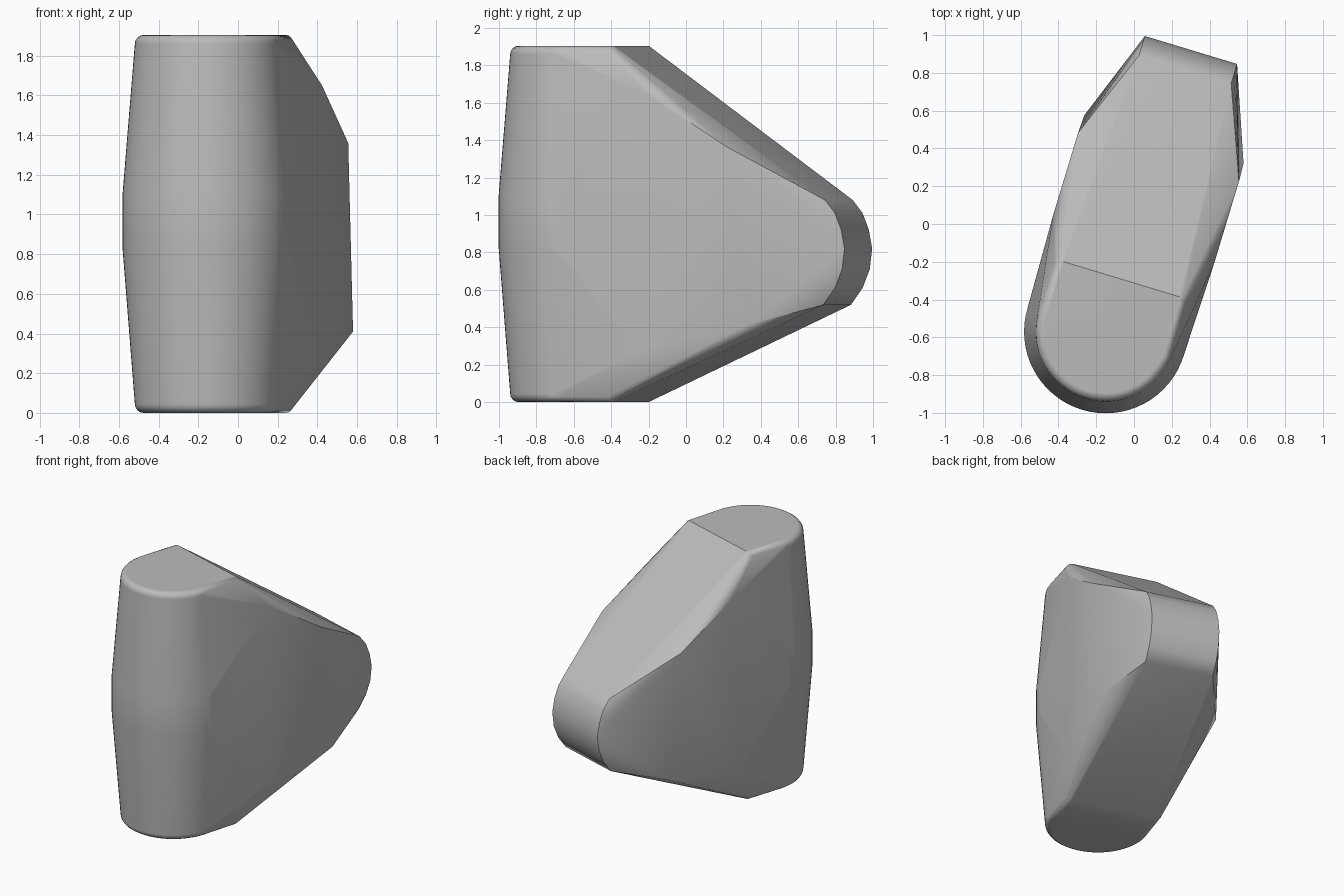
import bpy, bmesh, math
from mathutils import Matrix

cube = bpy.data.objects.get("Cube")
if cube:
    bpy.data.objects.remove(cube, do_unlink=True)

grey = bpy.data.materials.new("plain grey")
grey.use_nodes = True
colour = (0.5, 0.5, 0.5, 1)
grey.diffuse_color = colour
grey.node_tree.nodes["Principled BSDF"].inputs["Base Color"].default_value = colour

HEIGHT = 1.905
points = []


def mirrored(u, v, z):
    points.extend([(u, v, z), (-u, v, z)])


# Rounded front column: half rings, widest at the middle
def half_ring(radius, z, steps=16):
    for i in range(steps + 1):
        a = 0.5 * math.pi * i / steps
        mirrored(radius * math.cos(a), -radius * math.sin(a), z)


for z in (0.83, 1.1):
    half_ring(0.432, z)

# Filleted caps, each running back to a straight rear edge
FILLET = 0.045
for i in range(5):
    a = 0.5 * math.pi * i / 4
    radius = 0.325 + FILLET * math.cos(a)
    inset = FILLET * (1 - math.sin(a))
    for z in (inset, HEIGHT - inset):
        half_ring(radius, z)
        mirrored(radius - 0.005, 0.25 + 0.04 * math.sin(a), z)

# Flank corners
for corner in ((0.445, 0.51, 1.65), (0.445, 0.965, 1.36),
               (0.44, 1.065, 0.41), (0.44, 0.475, 0.275)):
    mirrored(*corner)

# Rounded rear nose
for v, z in ((1.45, 1.08), (1.505, 1.01), (1.54, 0.92), (1.558, 0.82),
             (1.545, 0.71), (1.505, 0.61), (1.44, 0.52)):
    mirrored(0.255, v, z)

# Wrap all the sections in one faceted skin
bm = bmesh.new()
for p in points:
    bm.verts.new(p)
bmesh.ops.remove_doubles(bm, verts=bm.verts, dist=0.0005)
bmesh.ops.convex_hull(bm, input=bm.verts)
loose = [v for v in bm.verts if not v.link_faces]
bmesh.ops.delete(bm, geom=loose, context='VERTS')
bmesh.ops.dissolve_limit(bm, angle_limit=math.radians(1), verts=bm.verts, edges=bm.edges)
bmesh.ops.recalc_face_normals(bm, faces=bm.faces)
place = Matrix.Translation((-0.15, -0.57, 0)) @ Matrix.Rotation(math.radians(-16.85), 4, 'Z')
bmesh.ops.transform(bm, matrix=place, verts=bm.verts)

mesh = bpy.data.meshes.new("wedge_body")
bm.to_mesh(mesh)
bm.free()
mesh.materials.append(grey)
body = bpy.data.objects.new("wedge_body", mesh)
bpy.context.collection.objects.link(body)
bpy.context.view_layer.objects.active = body
body.select_set(True)
bpy.ops.object.shade_smooth_by_angle(angle=math.radians(32))

# Keep the big facets flat while the fillets stay smooth
weighted = body.modifiers.new("flat_facets", 'WEIGHTED_NORMAL')
weighted.keep_sharp = True
